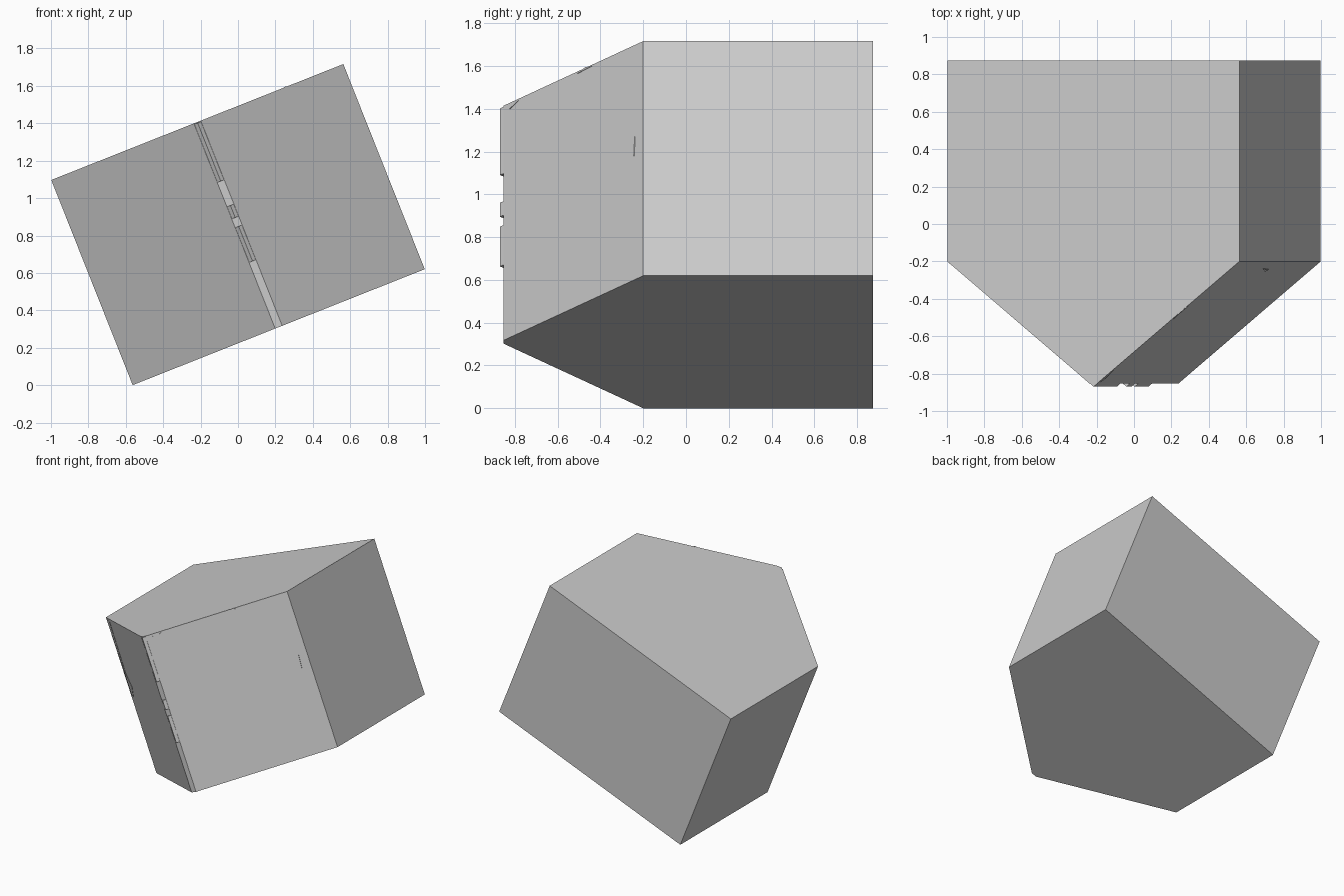
import bpy, bmesh
from math import sin, cos, radians

if "Cube" in bpy.data.objects:
    bpy.data.objects.remove(bpy.data.objects["Cube"])

TILT = radians(21.65)
HALF_W, HALF_L = 0.84, 0.59
SHOULDER, RIDGE, BACK = -0.20, -0.87, 0.874
SLOPE = (SHOULDER - RIDGE) / HALF_W
MID_Z = HALF_W * sin(TILT) + HALF_L * cos(TILT)


def to_world(u, y, v):
    return (u * cos(TILT) - v * sin(TILT), y, MID_Z + u * sin(TILT) + v * cos(TILT))


def to_local(x, z):
    z -= MID_Z
    return x * cos(TILT) + z * sin(TILT), -x * sin(TILT) + z * cos(TILT)


def solid(name, ring_a, ring_b):
    """Closed solid joining two matching rings of points."""
    bm = bmesh.new()
    a = [bm.verts.new(p) for p in ring_a]
    b = [bm.verts.new(p) for p in ring_b]
    n = len(a)
    bm.faces.new(a)
    bm.faces.new(b[::-1])
    for i in range(n):
        j = (i + 1) % n
        bm.faces.new((a[i], b[i], b[j], a[j]))
    bmesh.ops.recalc_face_normals(bm, faces=bm.faces)
    mesh = bpy.data.meshes.new(name)
    bm.to_mesh(mesh)
    bm.free()
    ob = bpy.data.objects.new(name, mesh)
    bpy.context.collection.objects.link(ob)
    return ob


def prism(name, profile, v0, v1):
    return solid(name, [to_world(u, y, v0) for u, y in profile],
                 [to_world(u, y, v1) for u, y in profile])


def flake(name, outline):
    """Very thin patch lying on one of the two sloping faces."""
    pts = [to_local(x, z) for x, z in outline]
    rings = [[to_world(u, RIDGE + SLOPE * abs(u) + d, v) for u, v in pts]
             for d in (-0.003, 0.004)]
    return solid(name, *rings)


# Tilted five-sided block with a narrow worn ridge
worn = RIDGE + 0.016
w = 0.016 / SLOPE
prism("block", [(-HALF_W, BACK), (HALF_W, BACK), (HALF_W, SHOULDER),
                (w, worn), (-w, worn), (-HALF_W, SHOULDER)], -HALF_L, HALF_L)

# Lengths of ridge that are still sharp
for i, (v0, v1) in enumerate([(0.25, 0.585), (0.04, 0.11), (-0.21, -0.01)]):
    prism(f"ridge_piece_{i + 1}", [(-w, worn + 0.001), (w, worn + 0.001), (0, RIDGE)], v0, v1)

# Thin chipped patches on the sloping faces
flake("left_edge_flake", [(-0.99, 1.095), (-0.93, 1.10), (-0.80, 0.73),
                          (-0.715, 0.66), (-0.73, 0.57), (-0.76, 0.56)])
flake("right_flake", [(0.69, 1.27), (0.72, 1.18), (0.70, 1.19)])
flake("upper_flake", [(0.21, 1.565), (0.29, 1.60), (0.25, 1.595)])
flake("ridge_top_flake", [(-0.18, 1.40), (-0.11, 1.44), (-0.15, 1.40)])
